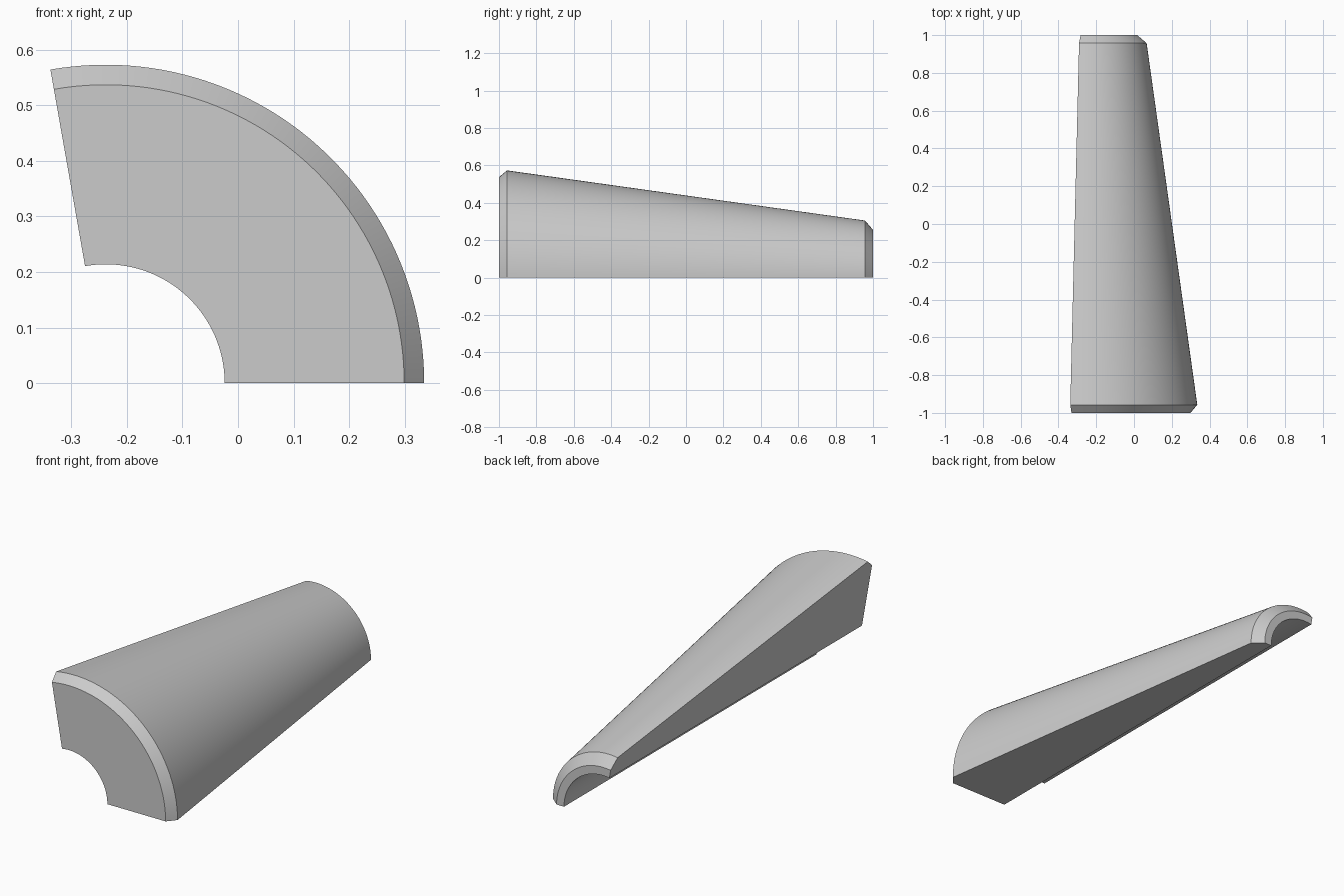
import bpy
import bmesh
import math
from mathutils import Vector

default = bpy.data.objects.get("Cube")
if default:
    bpy.data.objects.remove(default, do_unlink=True)

# Material
grey = bpy.data.materials.new("plain grey")
grey.use_nodes = True
colour = (0.6, 0.6, 0.6, 1.0)
grey.diffuse_color = colour
grey.node_tree.nodes["Principled BSDF"].inputs["Base Color"].default_value = colour

# Lengthwise section: radius from the bore axis, position along y
SECTION = [(0.214, -1), (0.537, -1), (0.573, -0.957),
           (0.305, 0.957), (0.255, 1), (0.214, 1)]
AXIS = Vector((-0.238, 0, 0))
SWEEP = math.radians(100)
STEPS = 50

# Tapered, chamfered shell segment with a straight bore
bm = bmesh.new()
start = bm.faces.new([bm.verts.new(AXIS + Vector((r, y, 0))) for r, y in SECTION])
bmesh.ops.spin(bm, geom=[start] + start.edges[:] + start.verts[:],
               cent=AXIS, axis=(0, -1, 0), angle=SWEEP, steps=STEPS,
               use_duplicate=False)

# Close the starting cut if the sweep consumed its face
bmesh.ops.remove_doubles(bm, verts=bm.verts, dist=1e-5)
rim = [e for e in bm.edges if e.is_boundary]
if rim:
    bmesh.ops.holes_fill(bm, edges=rim, sides=0)
bmesh.ops.recalc_face_normals(bm, faces=bm.faces)

mesh = bpy.data.meshes.new("tapered_shell_segment")
bm.to_mesh(mesh)
bm.free()
mesh.materials.append(grey)
segment = bpy.data.objects.new("tapered_shell_segment", mesh)
bpy.context.collection.objects.link(segment)

# Smooth curved surfaces, crisp chamfers and cuts
bpy.ops.object.select_all(action="DESELECT")
segment.select_set(True)
bpy.context.view_layer.objects.active = segment
bpy.ops.object.shade_smooth_by_angle(angle=math.radians(30))
